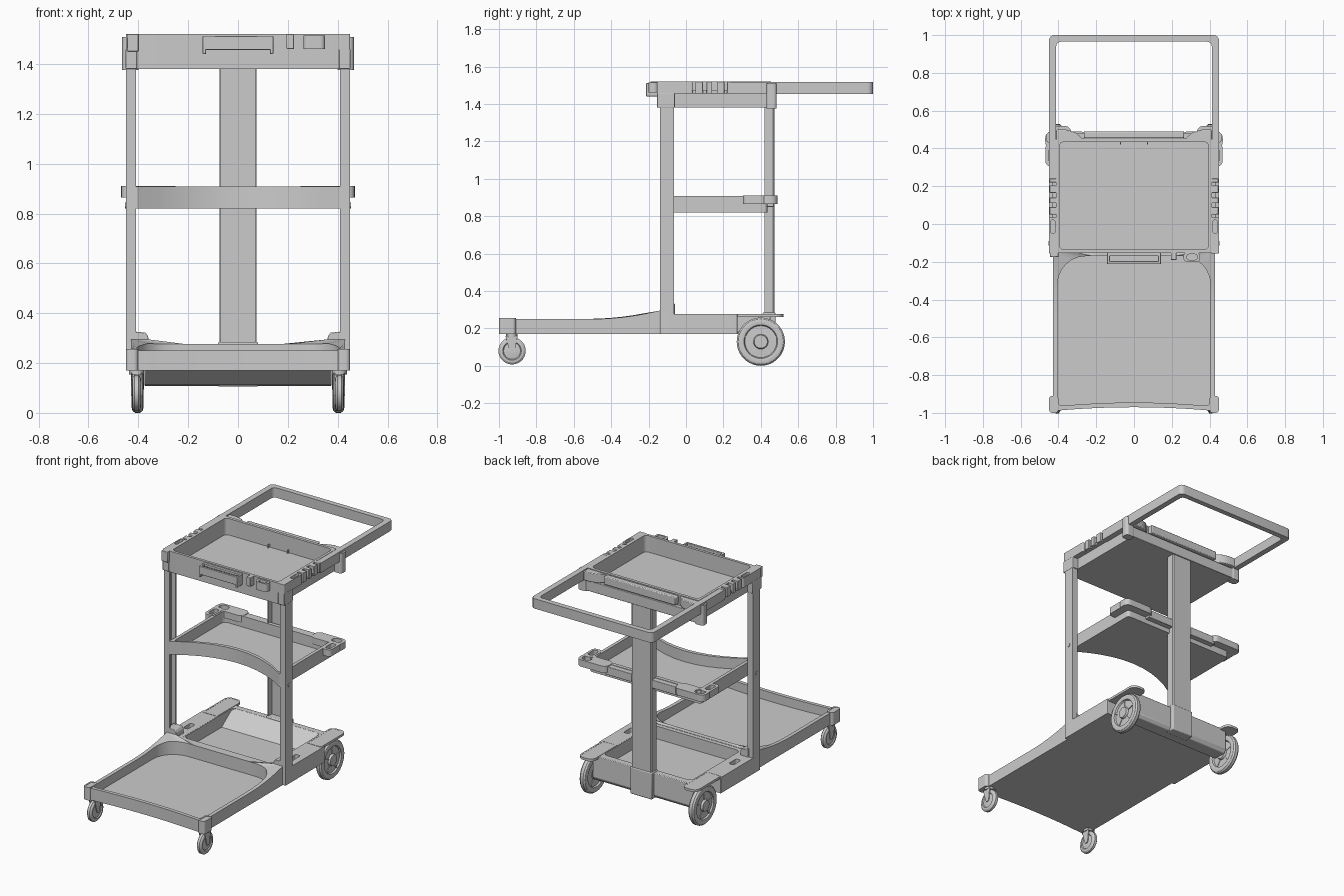
import bpy, bmesh
from math import sin, cos, pi

if "Cube" in bpy.data.objects:
    bpy.data.objects.remove(bpy.data.objects["Cube"])


def finish(name, bm, mirror=False, bevel=0.0):
    bmesh.ops.recalc_face_normals(bm, faces=bm.faces)
    me = bpy.data.meshes.new(name)
    bm.to_mesh(me)
    bm.free()
    ob = bpy.data.objects.new(name, me)
    bpy.context.collection.objects.link(ob)
    if bevel:
        b = ob.modifiers.new("bevel", 'BEVEL')
        b.width, b.segments, b.limit_method = bevel, 2, 'ANGLE'
    if mirror:
        m = ob.modifiers.new("mirror", 'MIRROR')
        m.use_mirror_merge = False
    return ob


def prism(name, pts, axis, a, b, mirror=False, bevel=0.0):
    """Extrude a 2D outline along an axis from a to b."""
    put = {'x': lambda u, v, w: (w, u, v), 'y': lambda u, v, w: (u, w, v),
           'z': lambda u, v, w: (u, v, w)}[axis]
    bm = bmesh.new()
    lo = [bm.verts.new(put(u, v, a)) for u, v in pts]
    hi = [bm.verts.new(put(u, v, b)) for u, v in pts]
    bm.faces.new(lo)
    bm.faces.new(hi)
    for i in range(len(pts)):
        j = (i + 1) % len(pts)
        bm.faces.new((lo[i], lo[j], hi[j], hi[i]))
    return finish(name, bm, mirror, bevel)


def box(name, x, y, z, mirror=False, bevel=0.003):
    pts = [(x[0], y[0]), (x[1], y[0]), (x[1], y[1]), (x[0], y[1])]
    return prism(name, pts, 'z', z[0], z[1], mirror, bevel)


def arc(cx, cy, r, a0, a1, n=6):
    return [(cx + r * cos(a0 + (a1 - a0) * i / n), cy + r * sin(a0 + (a1 - a0) * i / n))
            for i in range(n + 1)]


def rrect(x0, x1, y0, y1, rf, rb=None, bow=0.0, m=10):
    """Rounded rectangle; bow pulls the front edge back in the middle."""
    rb = rf if rb is None else rb
    corners = [arc(x0 + rf, y0 + rf, rf, pi, 1.5 * pi), arc(x1 - rf, y0 + rf, rf, 1.5 * pi, 2 * pi),
               arc(x1 - rb, y1 - rb, rb, 0, .5 * pi), arc(x0 + rb, y1 - rb, rb, .5 * pi, pi)]
    pts = []
    for i, c in enumerate(corners):
        p, q = c[-1], corners[(i + 1) % 4][0]
        pts += c + [(p[0] + (q[0] - p[0]) * k / m, p[1] + (q[1] - p[1]) * k / m) for k in range(1, m)]
    xm, hw = (x0 + x1) / 2, (x1 - x0) / 2
    return [(x, y + bow * (1 - ((x - xm) / hw) ** 2) * (y1 - y) / (y1 - y0)) for x, y in pts]


def tray(name, outer, inner, z0, zf, top, mirror=False):
    """Open tray from two matching outlines; top is a height or f(x, y)."""
    h = top if callable(top) else (lambda x, y: top)
    bm = bmesh.new()
    loops = [[bm.verts.new((x, y, z0)) for x, y in outer],
             [bm.verts.new((x, y, h(x, y))) for x, y in outer],
             [bm.verts.new((x, y, h(x, y))) for x, y in inner],
             [bm.verts.new((x, y, zf)) for x, y in inner]]
    bm.faces.new(loops[0])
    bm.faces.new(loops[3])
    n = len(outer)
    for a, b in zip(loops, loops[1:]):
        for i in range(n):
            bm.faces.new((a[i], a[(i + 1) % n], b[(i + 1) % n], b[i]))
    return finish(name, bm, mirror)


def wheel(name, prof, x, y, z, seg=36):
    """Lathe an (x offset, radius) profile around a sideways axle."""
    bm = bmesh.new()
    rings = [[bm.verts.new((x + dx, y + r * cos(2 * pi * i / seg), z + r * sin(2 * pi * i / seg)))
              for i in range(seg)] for dx, r in prof]
    bm.faces.new(rings[0])
    bm.faces.new(rings[-1])
    for a, b in zip(rings, rings[1:]):
        for i in range(seg):
            j = (i + 1) % seg
            bm.faces.new((a[i], a[j], b[j], b[i]))
    return finish(name, bm, True)


# Front deck with rising side rails and front corner bumpers
def deck_height(x, y):
    t = max(0, (y + .5) / .36)
    h = .25 + .045 * t * t
    return min(h, .277) if abs(x) < .34 else h


tray("front_deck", rrect(-.43, .43, -.99, -.138, .02, .005, .02, 14),
     rrect(-.405, .405, -.965, -.17, .03, .15, .02, 14), .17, .19, deck_height)
tray("corner_bumper", rrect(.40, .45, -1, -.91, .018), rrect(.41, .44, -.99, -.92, .012),
     .17, .254, .256, True)

# Rear base tray, side rails with slots, rear axle housing and fenders
tray("rear_base_tray", rrect(-.37, .37, -.14, .44, .005), rrect(-.325, .325, -.11, .41, .03),
     .17, .19, .275)
tray("base_side_rail", rrect(.33, .45, -.14, .275, .004), rrect(.372, .408, .0, .08, .012),
     .17, .235, .276, True)
prism("axle_housing", [(.27, .175), (.35, .112), (.44, .108), (.455, .13), (.452, .275), (.41, .275)],
      'x', -.375, .375, bevel=.004)
tray("wheel_fender", rrect(.33, .44, .25, .52, .01, .04), rrect(.34, .43, .26, .51, .01, .03),
     .262, .277, .278, True)

# Rear wheels with ribs around the hub
R = .129
wheel("rear_wheel", [(-.026, .025), (-.026, .035), (-.012, .04), (-.01, .085), (-.02, .09),
                     (-.024, .108), (-.02, .121), (-.01, R), (.01, R), (.02, .121), (.024, .108),
                     (.02, .09), (.01, .085), (.012, .04), (.026, .035), (.026, .025)], .403, .4, R)
for i in range(5):
    a = 2 * pi * i / 5 + .3
    c, s = cos(a), sin(a)
    pts = [(.4 + r * c - w * s, R + r * s + w * c)
           for r, w in ((.03, -.005), (.088, -.005), (.088, .005), (.03, .005))]
    prism("wheel_rib", pts, 'x', .388, .418, True)

# Front casters: wheel, fork and swivel
wheel("front_caster_wheel", [(-.017, .012), (-.012, .045), (-.018, .05), (-.016, .063), (-.008, .073),
                             (.008, .073), (.016, .063), (.018, .05), (.012, .045), (.017, .012)],
      .407, -.93, .08, 28)
for k, x in enumerate((.384, .425)):
    prism("caster_fork", [(-.965, .16), (-.9, .16), (-.908, .12), (-.912, .08), (-.92, .068),
                          (-.935, .068), (-.943, .08), (-.955, .12)], 'x', x, x + .005, True)
prism("caster_swivel", arc(.407, -.932, .03, 0, 2 * pi * 15 / 16, 15), 'z', .155, .175, True)

# Front posts (channel section) with foot gussets
prism("front_post", [(.45, -.14), (.45, -.065), (.41, -.065), (.41, -.078), (.438, -.078),
                     (.438, -.127), (.41, -.127), (.41, -.14)], 'z', .17, 1.40, True)
prism("post_foot", [(.42, .335), (.408, .325), (.37, .322), (.36, .305), (.36, .25), (.42, .25)],
      'y', -.14, -.06, True, .003)
prism("post_bolt", arc(-.103, .832, .012, 0, 2 * pi * 11 / 12, 11), 'x', .40, .453, True)

# Rear column (channel open to the front) with boot
prism("rear_column", [(-.075, .42), (-.068, .42), (-.068, .455), (.068, .455), (.068, .42), (.075, .42),
                      (.075, .465), (.068, .473), (-.068, .473), (-.075, .465)], 'z', .11, 1.43)
box("column_boot", (-.08, .08), (.41, .478), (.105, .285), bevel=.006)

# Middle shelf with curved front edge
tray("middle_shelf", rrect(-.412, .412, -.145, .435, .01, .02, .14),
     rrect(-.39, .39, -.12, .41, .012, .03, .14), .82, .835, .908)
box("shelf_rear_rail", (.075, .27), (.43, .47), (.85, .905), True)
tray("shelf_holder", rrect(.25, .47, .40, .49, .035), rrect(.385, .45, .415, .475, .025),
     .865, .88, .91, True)
tray("shelf_side_holder", rrect(.40, .468, .305, .43, .025), rrect(.415, .452, .325, .40, .015),
     .865, .88, .91, True)

# Top tray
tray("top_tray", rrect(-.412, .412, -.153, .455, .006, .01), rrect(-.395, .395, -.135, .435, .025),
     1.38, 1.41, 1.52)
box("top_tray_rear_skirt", (-.412, .412), (.45, .48), (1.38, 1.45))
box("top_rear_bar", (-.265, .265), (.455, .49), (1.46, 1.515), bevel=.005)
box("post_cap", (.405, .451), (-.155, -.06), (1.38, 1.46), True)

# Side ledge with tool notches
tray("ledge_socket", rrect(.405, .45, -.155, .035, .006), rrect(.418, .442, -.05, .022, .011),
     1.455, 1.47, 1.52, True)
box("ledge_plate", (.405, .435), (.03, .24), (1.455, 1.475), True)
for y0, y1 in ((.05, .09), (.11, .14), (.165, .205), (.22, .24)):
    box("ledge_tooth", (.405, .447), (y0, y1), (1.455, 1.52), True)

# Bag handle loop and hinges
outline = ([(.45, .23)] + arc(.42, .97, .03, 0, pi / 2) + arc(-.42, .97, .03, pi / 2, pi)
           + [(-.45, .23), (-.412, .23)] + arc(-.387, .94, .025, pi, pi / 2)
           + arc(.387, .94, .025, pi / 2, 0) + [(.412, .23)])
prism("bag_handle", outline, 'z', 1.452, 1.518)
tray("handle_hinge", rrect(.40, .465, .43, .485, .018), rrect(.41, .455, .44, .475, .012),
     1.375, 1.505, 1.508, True)
prism("hinge_bracket", [(.27, .45), (.41, .45), (.41, .50), (.36, .50), (.31, .485)],
      'z', 1.455, 1.515, True, .004)

# Front hook frame and tool clips
box("front_hook_bar", (-.142, .142), (-.213, -.197), (1.457, 1.512))
box("front_hook_top", (-.142, .142), (-.17, -.15), (1.495, 1.512))
box("front_hook_end", (.128, .142), (-.213, -.15), (1.44, 1.512), True)
box("front_clip_small", (.195, .225), (-.19, -.15), (1.46, 1.52))
tray("front_clip", rrect(.262, .35, -.20, -.15, .02), rrect(.28, .335, -.19, -.16, .012),
     1.46, 1.475, 1.515)
box("front_corner_tab", (-.445, -.40), (-.175, -.15), (1.45, 1.52))

# Smooth rounded faces, keep hard edges
bpy.ops.object.select_all(action='SELECT')
bpy.context.view_layer.objects.active = bpy.context.collection.objects[0]
bpy.ops.object.shade_smooth_by_angle()
